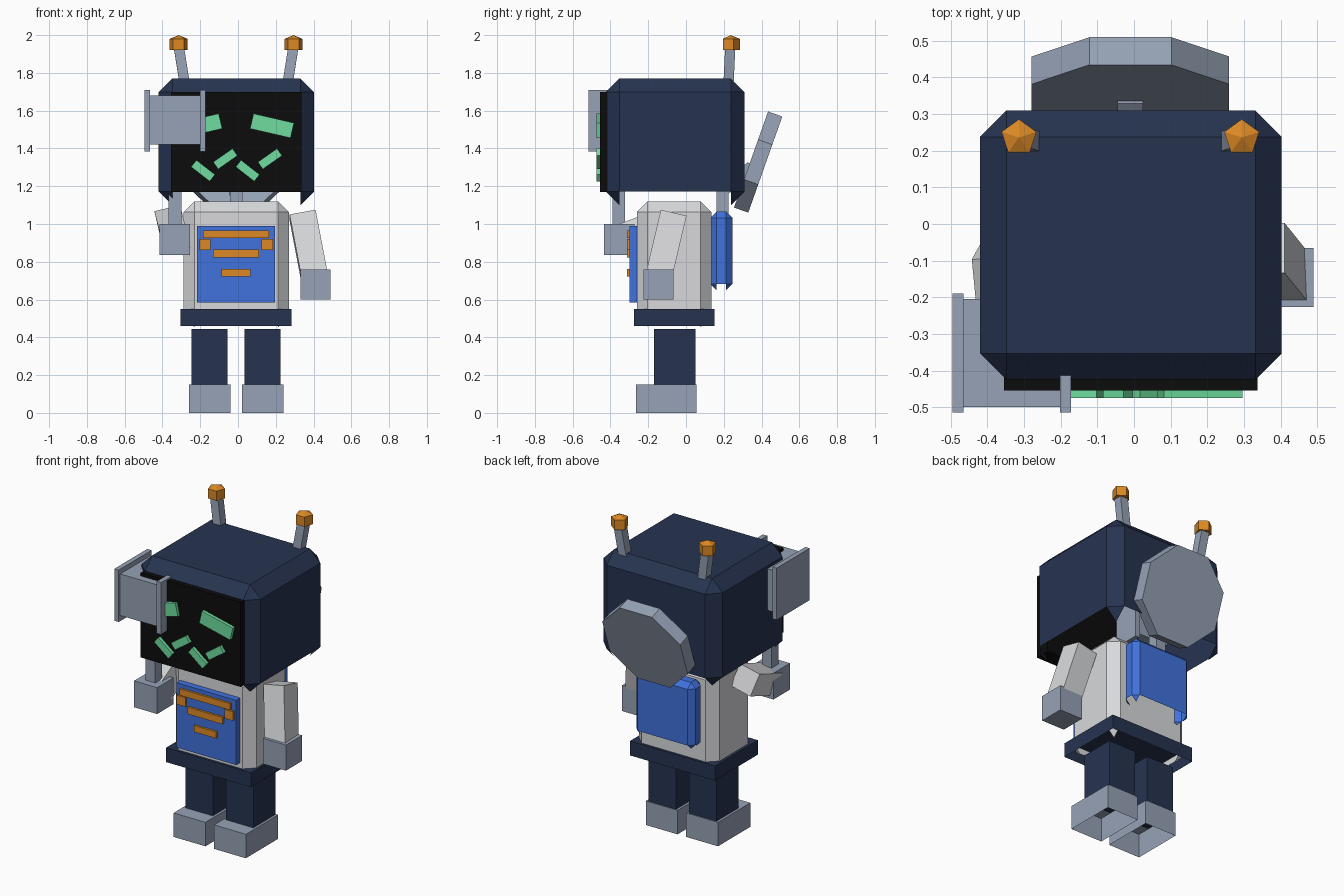
import bpy, bmesh
from math import radians
from mathutils import Vector, Matrix

if "Cube" in bpy.data.objects:
    bpy.data.objects.remove(bpy.data.objects["Cube"])

MID = -0.01  # symmetry plane of the body


def colour(name, hex_code):
    lin = []
    for i in (0, 2, 4):
        c = int(hex_code[i:i + 2], 16) / 255
        lin.append(c / 12.92 if c < 0.04045 else ((c + 0.055) / 1.055) ** 2.4)
    m = bpy.data.materials.new(name)
    m.use_nodes = True
    m.diffuse_color = (*lin, 1)
    m.node_tree.nodes["Principled BSDF"].inputs["Base Color"].default_value = (*lin, 1)
    return m


navy = colour("navy", "263350")
grey = colour("steel grey", "96a2b6")
white = colour("off white", "d8d9dc")
blue = colour("blue", "4072dc")
orange = colour("orange", "dc8924")
green = colour("mint green", "6edc9e")
black = colour("black", "0c0c0c")


def finish(name, bm, mat):
    bmesh.ops.recalc_face_normals(bm, faces=bm.faces)
    me = bpy.data.meshes.new(name)
    bm.to_mesh(me)
    bm.free()
    me.materials.append(mat)
    ob = bpy.data.objects.new(name, me)
    bpy.context.collection.objects.link(ob)
    return ob


def box(name, xs, ys, zs, mat, bevel=0, open_bottom=False):
    """Box between limits; an open bottom keeps the small corner triangles."""
    bm = bmesh.new()
    bmesh.ops.create_cube(bm, size=1)
    for v in bm.verts:
        v.co = [r[0] if c < 0 else r[1] for c, r in zip(v.co, (xs, ys, zs))]
    if bevel:
        bmesh.ops.bevel(bm, geom=bm.edges[:], offset=bevel, segments=1,
                        affect='EDGES', clamp_overlap=True)
    if open_bottom:
        bm.normal_update()
        low = [f for f in bm.faces if f.normal.z < -0.3 and len(f.verts) > 3]
        bmesh.ops.delete(bm, geom=low, context='FACES')
    return finish(name, bm, mat)


def beam(name, a, b, width, mat, roll=0):
    """Square bar from a to b."""
    a, b = Vector(a), Vector(b)
    d = (b - a).normalized()
    x = Vector((1, 0, 0))
    x = (x - d * x.dot(d)).normalized()
    y = d.cross(x)
    rot = Matrix((x, y, d)).transposed().to_4x4()
    mx = (Matrix.Translation((a + b) / 2) @ rot @ Matrix.Rotation(radians(roll), 4, 'Z')
          @ Matrix.Diagonal((width, width, (b - a).length, 1)))
    bm = bmesh.new()
    bmesh.ops.create_cube(bm, size=1, matrix=mx)
    return finish(name, bm, mat)


def screen_plate(name, x, z, w, h, angle):
    """Lit plate on the face screen."""
    mx = (Matrix.Translation((x, -0.464, z)) @ Matrix.Rotation(radians(-angle), 4, 'Y')
          @ Matrix.Diagonal((w, 0.022, h, 1)))
    bm = bmesh.new()
    bmesh.ops.create_cube(bm, size=1, matrix=mx)
    return finish(name, bm, green)


# Head and face screen
box("head", (-0.42, 0.403), (-0.425, 0.31), (1.1, 1.77), navy, 0.072, True)
box("face_screen", (-0.355, 0.337), (-0.455, -0.36), (1.17, 1.7), black)
for side, s in (("left", 1), ("right", -1)):
    screen_plate(side + "_eye", MID + s * 0.19, 1.52, 0.22, 0.082, -13 * s)
for i in range(4):
    up = i % 2
    screen_plate(f"mouth_bar_{i + 1}", -0.185 + i * 0.118, 1.345 if up else 1.282,
                 0.125, 0.046, 35 if up else -38)

# Antennae with five-sided tips
for side, s in (("left", 1), ("right", -1)):
    beam(side + "_antenna", (MID + s * 0.272, 0.225, 1.74),
         (MID + s * 0.302, 0.234, 1.93), 0.054, grey)
    bm = bmesh.new()
    ring = Matrix.Translation((MID + s * 0.304, 0.236, 1.95))
    bmesh.ops.create_cone(bm, cap_ends=True, segments=5, radius1=0.05, radius2=0.05,
                          depth=0.06, matrix=ring)
    top = [f for f in bm.faces if len(f.verts) == 5 and f.calc_center_median().z > 1.96]
    apex = bmesh.ops.poke(bm, faces=top)["verts"]
    apex[0].co.z = 2.0
    finish(side + "_antenna_tip", bm, orange)

# Torso, belt and chest panel
box("torso", (-0.288, 0.27), (-0.26, 0.135), (0.455, 1.12), white, 0.057, True)
box("belt", (-0.305, 0.283), (-0.275, 0.15), (0.46, 0.55), navy, 0, True)
box("chest_panel", (-0.217, 0.197), (-0.3, -0.25), (0.585, 0.99), blue)
for name, half, z0, z1 in (("top", 0.175, 0.925, 0.965), ("middle", 0.122, 0.822, 0.865),
                           ("lower", 0.077, 0.722, 0.762)):
    box(f"chest_{name}_bar", (MID - half, MID + half), (-0.313, -0.295), (z0, z1), orange)
for side, s in (("left", 1), ("right", -1)):
    c = MID + s * 0.165
    box(f"chest_{side}_block", (c - 0.03, c + 0.03), (-0.313, -0.295), (0.863, 0.92), orange)

# Legs and feet
for side, s in (("left", 1), ("right", -1)):
    c = MID + s * 0.14
    box(side + "_leg", (c - 0.095, c + 0.095), (-0.17, 0.05), (0.14, 0.445), navy)
    box(side + "_foot", (c - 0.11, c + 0.11), (-0.265, 0.055), (0, 0.15), grey, 0, True)

# Left arm hanging, right arm reaching forward
beam("left_arm", (0.342, -0.068, 1.047), (0.408, -0.15, 0.7), 0.14, white)
box("left_hand", (0.33, 0.49), (-0.226, -0.066), (0.6, 0.76), grey)
beam("right_arm", (-0.36, -0.07, 1.02), (-0.335, -0.33, 0.92), 0.14, white, 12)
box("right_hand", (-0.415, -0.255), (-0.435, -0.272), (0.835, 1.0), grey)

# Hammer held in the right hand
box("hammer_handle", (-0.368, -0.3), (-0.39, -0.322), (0.95, 1.45), grey)
box("hammer_head", (-0.47, -0.195), (-0.5, -0.205), (1.42, 1.68), grey)
for side, x in (("outer", -0.495), ("inner", -0.202)):
    box(f"hammer_{side}_plate", (x, x + 0.03), (-0.515, -0.19), (1.385, 1.71), grey)

# Backpack with tilted octagonal dish
box("backpack", (-0.215, 0.195), (0.13, 0.245), (0.65, 1.065), blue, 0.032, True)
beam("dish_post", (MID, 0.193, 1.04), (MID, 0.193, 1.22), 0.065, grey)
beam("dish_bracket", (MID, 0.193, 1.18), (MID, 0.35, 1.3), 0.07, grey)
bm = bmesh.new()
tilt = (Matrix.Translation((MID, 0.382, 1.328)) @ Matrix.Rotation(radians(-109.5), 4, 'X')
        @ Matrix.Rotation(radians(22.5), 4, 'Z'))
bmesh.ops.create_cone(bm, cap_ends=True, segments=8, radius1=0.292, radius2=0.292,
                      depth=0.08, matrix=tilt)
finish("dish", bm, grey)
